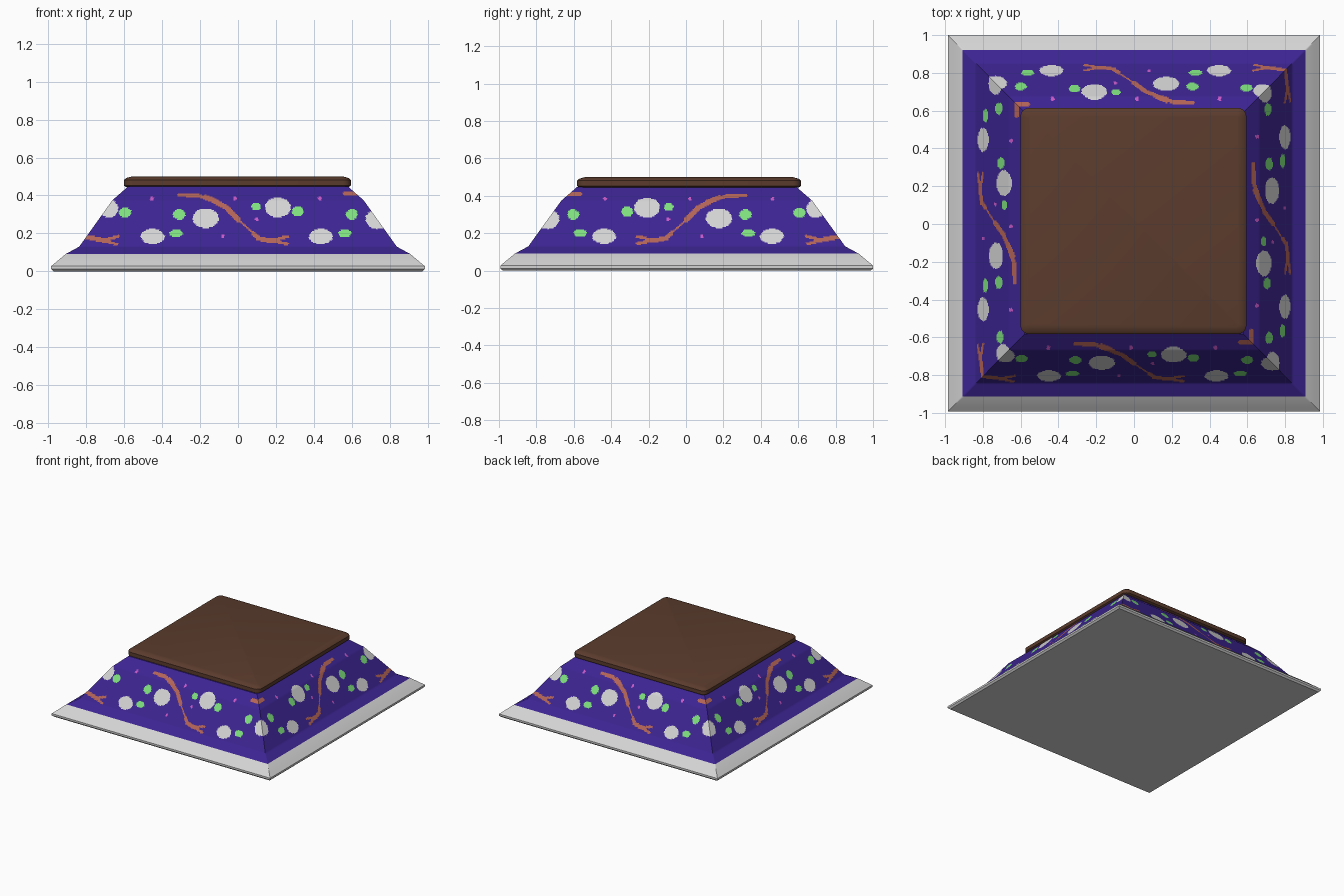
import bpy, bmesh, math
from mathutils import Vector

if "Cube" in bpy.data.objects:
    bpy.data.objects.remove(bpy.data.objects["Cube"])

def material(name, rgb):
    m = bpy.data.materials.new(name)
    m.diffuse_color = (*rgb, 1.0)
    m.use_nodes = True
    m.node_tree.nodes["Principled BSDF"].inputs["Base Color"].default_value = m.diffuse_color
    return m

GREY, PURPLE, GREEN, VINE, PINK = range(5)
blanket_mats = [
    material("pale grey", (0.66, 0.66, 0.66)),
    material("deep purple", (0.046, 0.018, 0.29)),
    material("leaf green", (0.21, 0.75, 0.21)),
    material("vine brown", (0.46, 0.13, 0.095)),
    material("pink", (0.58, 0.10, 0.58)),
]
wood = material("dark wood", (0.105, 0.045, 0.026))

# Pattern on one side, in (position along side, height): centre and radii
flowers = [(-.45, .184, .062, .041), (-.17, .28, .068, .052), (.21, .337, .068, .053),
           (.437, .184, .062, .041), (.735, .275, .062, .052), (-.68, .33, .048, .047)]
leaves = [(-.595, .31, .033, .027), (-.31, .30, .033, .028), (-.326, .20, .036, .02),
          (.095, .342, .024, .022), (.316, .316, .031, .028), (.60, .30, .031, .028),
          (.563, .20, .034, .021)]
dots = [(-.453, .384), (-.016, .384), (.10, .274), (-.08, .184), (.43, .384)]
# Vine strokes: half width, then points
vines = [
    (.009, [(-.31, .402), (-.21, .40), (-.13, .375)]),
    (.014, [(-.17, .39), (-.13, .375), (-.06, .335), (0, .275)]),
    (.004, [(0, .275), (.09, .19)]),
    (.012, [(.08, .20), (.11, .172), (.18, .16)]),
    (.008, [(.18, .16), (.26, .145)]),
    (.008, [(.18, .162), (.26, .183)]),
    (.012, [(-.84, .188), (-.77, .175), (-.70, .162)]),
    (.008, [(-.70, .165), (-.63, .185)]),
    (.008, [(-.70, .160), (-.64, .142)]),
    (.009, [(.56, .41), (.64, .41)]),
]

def near_line(p, a, b, w):
    a, b = Vector(a), Vector(b)
    d = b - a
    f = max(0, min(1, (p - a).dot(d) / d.length_squared))
    return (p - a - d * f).length < w

def pattern(u, z):
    inside = lambda e: ((u - e[0]) / e[2]) ** 2 + ((z - e[1]) / e[3]) ** 2 < 1
    if any(map(inside, flowers)):
        return GREY
    if any(map(inside, leaves)):
        return GREEN
    if any(math.hypot(u - a, z - b) < .01 for a, b in dots):
        return PINK
    p = Vector((u, z))
    for w, pts in vines:
        if any(near_line(p, a, b, w) for a, b in zip(pts, pts[1:])):
            return VINE
    return PURPLE

def loft(bm, rings):
    """Join closed rings of points with quads and cap both ends."""
    vs = [[bm.verts.new(p) for p in r] for r in rings]
    n = len(vs[0])
    rows = []
    for a, b in zip(vs, vs[1:]):
        rows.append([bm.faces.new((a[i], a[(i + 1) % n], b[(i + 1) % n], b[i]))
                     for i in range(n)])
    bottom = bm.faces.new(vs[0][::-1])
    top = bm.faces.new(vs[-1])
    return rows, bottom, top

def finish(bm, name, mats, angle):
    me = bpy.data.meshes.new(name)
    bm.to_mesh(me)
    bm.free()
    ob = bpy.data.objects.new(name, me)
    bpy.context.collection.objects.link(ob)
    for m in mats:
        me.materials.append(m)
    bpy.ops.object.select_all(action='DESELECT')
    ob.select_set(True)
    bpy.context.view_layer.objects.active = ob
    bpy.ops.object.shade_smooth_by_angle(angle=math.radians(angle))
    return ob

# Blanket: flared square skirt, (half width, height) profile
N = 220
hem = [(.972, 0), (.985, .012), (.985, .027), (.962, .046)]
skirt = [(.907, .092), (.837, .13), (.663, .374), (.58, .447)]
steps = [10, 38, 14]
profile = list(hem)
for (a, b), k in zip(zip(skirt, skirt[1:]), steps):
    profile += [(a[0] + (b[0] - a[0]) * i / k, a[1] + (b[1] - a[1]) * i / k) for i in range(k)]
profile.append(skirt[-1])

def square_ring(h, z):
    pts = []
    for c, s in ((1, 0), (0, 1), (-1, 0), (0, -1)):
        for i in range(N):
            t = (2 * i / N - 1) * h
            x, y = t * c + h * s, t * s - h * c
            pts.append((x, y * 1.012 + .004, z))
    return pts

bm = bmesh.new()
rows, bottom, top = loft(bm, [square_ring(h, z) for h, z in profile])
top.material_index = PURPLE
for r, faces in enumerate(rows):
    if r < len(hem):
        continue                      # grey hem
    h = (profile[r][0] + profile[r + 1][0]) / 2
    z = (profile[r][1] + profile[r + 1][1]) / 2
    line = [pattern((2 * (i + .5) / N - 1) * h, z) for i in range(N)]
    for side in range(4):             # neighbouring sides are mirrored
        cells = line if side % 2 == 0 else line[::-1]
        for i in range(N):
            faces[side * N + i].material_index = cells[i]
finish(bm, "blanket", blanket_mats, 40)

# Tabletop: rounded square slab with softened rim
def rounded_ring(inset, z, half=.598, rad=.045, k=6):
    r = rad - inset * .8
    c = half - inset - r
    pts = []
    for q in range(4):
        mid = math.radians(45 + 90 * q)
        sx, sy = math.copysign(c, math.cos(mid)), math.copysign(c, math.sin(mid))
        for i in range(k + 1):
            a = math.radians(90 * q + 90 * i / k)
            pts.append((sx + r * math.cos(a) - .003, sy + r * math.sin(a) + .016, z))
    return pts

bm = bmesh.new()
loft(bm, [rounded_ring(i, z) for i, z in
          ((.012, .444), (0, .452), (0, .482), (.012, .492), (.042, .5))])
finish(bm, "tabletop", [wood], 50)
